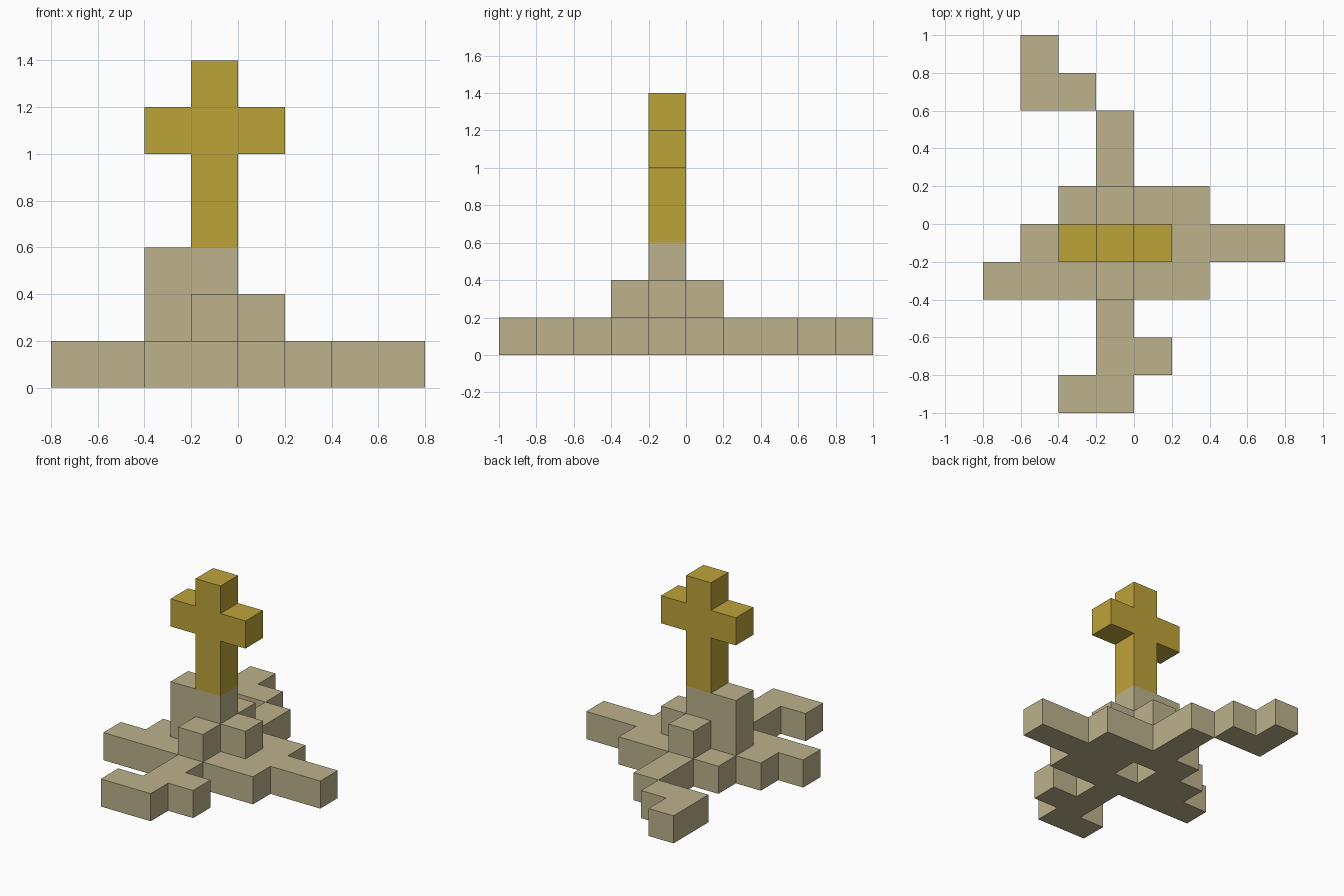
import bpy, bmesh
from mathutils import Vector

cube = bpy.data.objects.get("Cube")
if cube:
    bpy.data.objects.remove(cube, do_unlink=True)

CELL = 0.2


def material(name, rgb):
    mat = bpy.data.materials.new(name)
    mat.use_nodes = True
    color = (*rgb, 1)
    mat.diffuse_color = color
    mat.node_tree.nodes["Principled BSDF"].inputs["Base Color"].default_value = color
    return mat


def blocks(x0, x1, y0, y1, z0, z1):
    """All grid cells inside a box, limits exclusive at the top."""
    return {(x, y, z) for x in range(x0, x1) for y in range(y0, y1) for z in range(z0, z1)}


def build(name, cells, solid, mat):
    """Outer skin of a group of cells; faces against other solid cells are left out."""
    bm = bmesh.new()
    for cell in cells:
        centre = Vector(cell) + Vector((0.5, 0.5, 0.5))
        for axis in range(3):
            for sign in (-1, 1):
                n = Vector((0, 0, 0))
                n[axis] = sign
                if tuple(int(c + d) for c, d in zip(cell, n)) in solid:
                    continue
                u = Vector((0, 0, 0))
                u[(axis + 1) % 3] = 0.5
                v = n.cross(u)
                mid = centre + n / 2
                corners = (mid - u - v, mid + u - v, mid + u + v, mid - u + v)
                bm.faces.new([bm.verts.new(c * CELL) for c in corners])
    bmesh.ops.remove_doubles(bm, verts=bm.verts, dist=0.001)
    mesh = bpy.data.meshes.new(name)
    bm.to_mesh(mesh)
    bm.free()
    mesh.materials.append(mat)
    obj = bpy.data.objects.new(name, mesh)
    bpy.context.collection.objects.link(obj)


# Ground slab: a rough cross with crooked, broken ends
base = (blocks(-2, 2, 0, 1, 0, 1) | blocks(-3, 4, -1, 0, 0, 1) | blocks(-4, 2, -2, -1, 0, 1)
        | blocks(-1, 0, -5, -2, 0, 1) | blocks(0, 1, -4, -3, 0, 1) | blocks(-2, -1, -5, -4, 0, 1)
        | blocks(-1, 0, 1, 3, 0, 1) | blocks(-3, -1, 3, 4, 0, 1) | blocks(-3, -2, 4, 5, 0, 1))
# Open pit beneath the centre
base -= blocks(-1, 0, -1, 0, 0, 1)

# Stepped pedestal
pedestal = (blocks(-2, 1, -1, 0, 1, 2) | blocks(-1, 0, -2, 1, 1, 2)
            | blocks(-2, 0, -1, 0, 2, 3))

# Golden cross
cross = blocks(-1, 0, -1, 0, 3, 7) | blocks(-2, 1, -1, 0, 5, 6)

stone = material("sandy stone", (0.509, 0.445, 0.262))
gold = material("dull gold", (0.515, 0.367, 0.042))
solid = base | pedestal | cross
build("ground_slab", base, solid, stone)
build("stepped_pedestal", pedestal, solid, stone)
build("golden_cross", cross, solid, gold)
